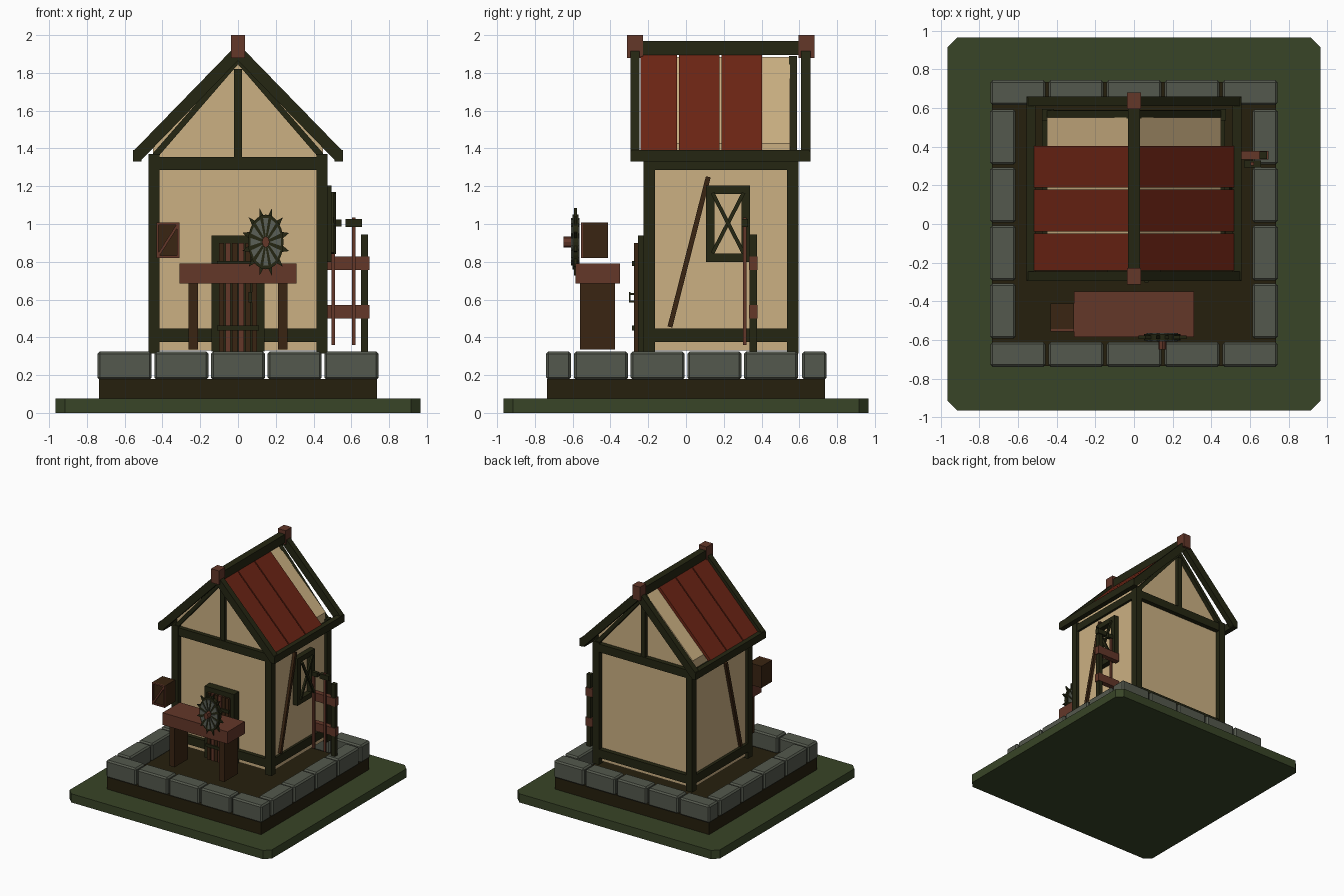
import bpy, bmesh, math
from mathutils import Matrix, Vector

if "Cube" in bpy.data.objects:
    bpy.data.objects.remove(bpy.data.objects["Cube"])

def mat(name, r, g, b):
    m = bpy.data.materials.new(name)
    m.diffuse_color = (r, g, b, 1)
    m.use_nodes = True
    m.node_tree.nodes["Principled BSDF"].inputs["Base Color"].default_value = m.diffuse_color
    return m

GRASS = mat("grass green", .040, .058, .020)
DIRT = mat("dark soil", .019, .014, .004)
STONE = mat("grey stone", .088, .098, .074)
PLASTER = mat("beige plaster", .60, .435, .225)
TIMBER = mat("dark timber", .018, .019, .006)
RED = mat("red roof", .150, .018, .007)
OAK = mat("reddish wood", .125, .038, .022)
BROWN = mat("dark brown wood", .042, .018, .006)
STEEL = mat("steel grey", .105, .115, .095)

def finish(name, bm, m):
    bmesh.ops.recalc_face_normals(bm, faces=bm.faces)
    me = bpy.data.meshes.new(name)
    bm.to_mesh(me)
    bm.free()
    me.materials.append(m)
    ob = bpy.data.objects.new(name, me)
    bpy.context.collection.objects.link(ob)
    return ob

def box(name, m, x0, x1, y0, y1, z0, z1, bevel=0):
    bm = bmesh.new()
    c = Vector(((x0 + x1) / 2, (y0 + y1) / 2, (z0 + z1) / 2))
    bmesh.ops.create_cube(bm, size=1, matrix=Matrix.Translation(c) @ Matrix.Diagonal((x1 - x0, y1 - y0, z1 - z0, 1)))
    if bevel:
        bmesh.ops.bevel(bm, geom=bm.edges[:], offset=bevel, segments=1, affect='EDGES')
    return finish(name, bm, m)

def prism(name, m, pts, axis, a, b):
    """Extrude a 2D profile along an axis: 'y' takes (x,z), 'x' takes (y,z), 'z' takes (x,y)."""
    at = {'x': lambda p, t: (t, p[0], p[1]),
          'y': lambda p, t: (p[0], t, p[1]),
          'z': lambda p, t: (p[0], p[1], t)}[axis]
    bm = bmesh.new()
    lo = [bm.verts.new(at(p, a)) for p in pts]
    hi = [bm.verts.new(at(p, b)) for p in pts]
    bm.faces.new(lo)
    bm.faces.new(hi)
    for i in range(len(pts)):
        j = (i + 1) % len(pts)
        bm.faces.new((lo[i], lo[j], hi[j], hi[i]))
    return finish(name, bm, m)

def bar(name, m, p, q, w, axis, a, b):
    """Straight strip of width w from p to q in a plane, with depth a..b."""
    p, q = Vector(p), Vector(q)
    d = (q - p).normalized() * w / 2
    n = Vector((-d.y, d.x))
    return prism(name, m, [p + n, q + n, q - n, p - n], axis, a, b)

# Grass slab with cut corners, soil slab
g, c = .965, .05
prism("grass_base", GRASS, [(-g, c - g), (c - g, -g), (g - c, -g), (g, c - g),
                            (g, g - c), (g - c, g), (c - g, g), (-g, g - c)], 'z', 0, .075)
box("soil_slab", DIRT, -.735, .735, -.735, .735, .07, .18)

# Ring of stones
for i in range(5):
    x = -.6 + .3 * i
    for y in (-.675, .68):
        box("ring_stone", STONE, x - .143, x + .143, y - .065, y + .065, .175, .325, .012)
for i in range(4):
    y = -.45 + .3 * i
    for x in (-.678, .678):
        box("ring_stone", STONE, x - .066, x + .066, y - .143, y + .143, .175, .325, .012)

# Plaster house body with gable
S = 1.03
prism("house_body", PLASTER, [(-.45, .33), (.45, .33), (.45, 1.89 - S * .45), (0, 1.885),
                              (-.45, 1.89 - S * .45)], 'y', -.185, .55)

# Corner posts and horizontal beams
for s in (-1, 1):
    x0, x1 = sorted((s * .415, s * .475))
    for y in (-.195, .565):
        box("corner_post", TIMBER, x0, x1, y - .03, y + .03, .315, 1.37)
    for z0, z1 in ((.375, .447), (1.285, 1.35)):
        box("side_beam", TIMBER, x0, x1 if s < 0 else .47, -.17, .54, z0, z1)
    # Diagonal brace on each side wall
    a, b = sorted((s * .44, s * .473))
    bar("side_brace", BROWN, (-.085, .455), (.118, 1.25), .026, 'x', a, b)
for y in (-.195, .565):
    for z0, z1 in ((.375, .447), (1.285, 1.355)):
        box("gable_beam", TIMBER, -.42, .42, y - .025, y + .025, z0, z1)

# Gable timbers, on the front and back faces
for y0, y1 in ((-.215, -.18), (.545, .587)):
    box("gable_king_post", TIMBER, -.02, .02, y0, y1, 1.34, 1.82)
    for s in (-1, 1):
        prism("gable_timber", TIMBER, [(0, 1.89), (s * .45, 1.375), (s * .45, 1.325), (0, 1.845)], 'y', y0, y1)

# Barge boards, eaves, roof panels
for s in (-1, 1):
    for y0, y1 in ((-.295, -.245), (.61, .66)):
        prism("barge_board", TIMBER, [(0, 1.955), (s * .555, 1.385), (s * .555, 1.33), (s * .52, 1.33),
                                      (0, 1.865)], 'y', y0, y1)
    x0, x1 = sorted((s * .51, s * .555))
    box("eave_beam", TIMBER, x0, x1, -.29, .655, 1.33, 1.393)
    for y0, y1 in ((-.24, -.048), (-.038, .178), (.188, .403)):
        prism("roof_panel", RED, [(0, 1.925), (s * .517, 1.925 - S * .517), (s * .517, 1.888 - S * .517),
                                  (0, 1.888)], 'y', y0, y1)

# Ridge beam and end caps
box("ridge_beam", TIMBER, -.03, .03, -.24, .61, 1.895, 1.968)
for y in (-.27, .637):
    box("ridge_cap", OAK, -.037, .037, y - .042, y + .042, 1.88, 2.0)

# Door
box("door_lintel", TIMBER, -.14, .14, -.255, -.18, .89, .94)
for s in (-1, 1):
    box("door_jamb", TIMBER, s * .1225 - .0175, s * .1225 + .0175, -.255, -.18, .325, .9)
box("door_back", TIMBER, -.105, .105, -.25, -.18, .325, .9)
for i in range(6):
    x = -.0875 + .035 * i
    box("door_plank", OAK if i in (1, 3) else BROWN, x - .014, x + .014, -.275, -.245, .325, .9)
for z in (.45, .79):
    box("door_strap", TIMBER, -.11, .11, -.285, -.27, z - .013, z + .013)
box("door_handle", TIMBER, .055, .075, -.303, -.295, .585, .64)
for z in (.59, .63):
    box("handle_mount", TIMBER, .06, .07, -.297, -.272, z - .005, z + .005)

# Side window: frame and crossed bars
for y0, y1 in ((.105, .15), (.295, .34)):
    box("window_stile", TIMBER, .445, .495, y0, y1, .80, 1.205)
for z0, z1 in ((.80, .845), (1.16, 1.205)):
    box("window_rail", TIMBER, .445, .495, .105, .34, z0, z1)
bar("window_cross", TIMBER, (.14, .845), (.305, 1.165), .02, 'x', .49, .507)
bar("window_cross", TIMBER, (.305, .845), (.14, 1.165), .02, 'x', .505, .52)

# Tool rack
box("rack_post", TIMBER, .65, .688, .337, .375, .32, .945)
for z in (.535, .792):
    box("rack_rail", OAK, .475, .695, .333, .378, z - .035, z + .036)
for x, top in ((.505, 1.0), (.612, 1.035)):
    box("tool_handle", OAK, x - .009, x + .009, .302, .32, .36, top)
box("hammer_head", TIMBER, .57, .657, .293, .328, .985, 1.027)
box("small_tool_head", TIMBER, .497, .548, .295, .325, .987, 1.023)

# Workbench
box("bench_top", OAK, -.31, .31, -.585, -.35, .685, .79)
for x in (-.237, .237):
    box("bench_leg", BROWN, x - .024, x + .024, -.56, -.375, .335, .69)

# Crate with framed front
box("crate", BROWN, -.432, -.31, -.545, -.412, .82, 1.007)
for z in (.826, 1.001):
    box("crate_frame", OAK, -.432, -.31, -.557, -.544, z - .006, z + .006)
for x in (-.426, -.316):
    box("crate_frame", OAK, x - .006, x + .006, -.557, -.544, .82, 1.007)
bar("crate_diagonal", OAK, (-.425, .83), (-.318, .997), .014, 'y', -.557, -.544)

# Oval toothed wheel: rim disc, grey wedges, teeth, hub
CX, CZ, RX, RZ, N = .147, .905, .094, .145, 12
def oval(t, k):
    return (CX + RX * k * math.cos(t), CZ + RZ * k * math.sin(t))
step = 2 * math.pi / N
prism("wheel_disc", TIMBER, [oval(step / 2 * i, 1) for i in range(2 * N)], 'y', -.602, -.57)
for i in range(N):
    t = step * i
    for y0, y1 in ((-.608, -.6), (-.572, -.565)):
        prism("wheel_wedge", STEEL, [oval(t, .2), oval(t - .17, .88), oval(t + .17, .88)], 'y', y0, y1)
    x, z = CX + .128 * math.cos(t + .26), CZ + .185 * math.sin(t + .26)
    prism("wheel_tooth", TIMBER, [oval(t + .14, .98), (x, z), oval(t + .38, .98)], 'y', -.594, -.578)
prism("wheel_hub", OAK, [(CX + .02 * math.cos(a * math.pi / 4), CZ + .03 * math.sin(a * math.pi / 4))
                         for a in range(8)], 'y', -.648, -.6)
